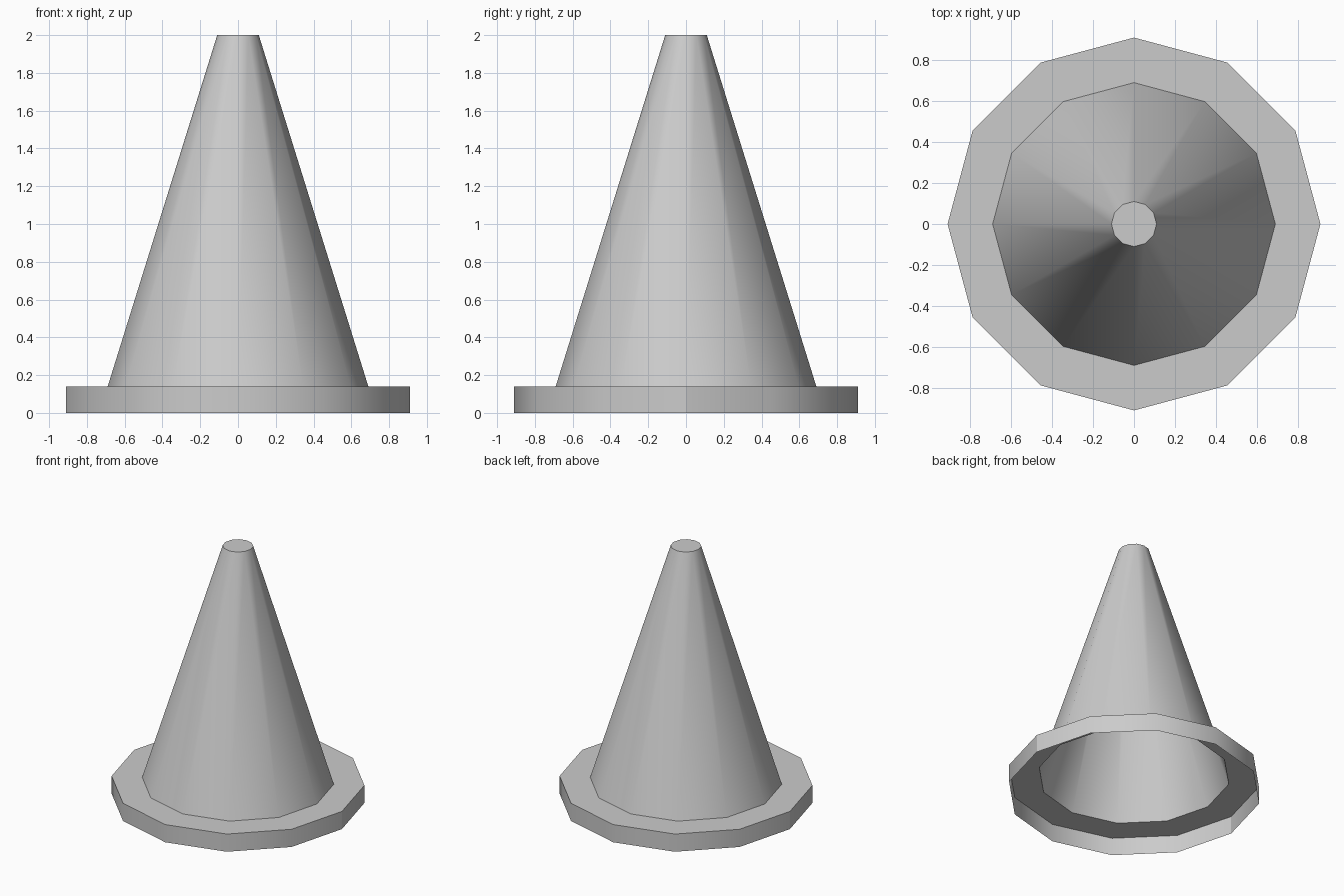
import bpy, bmesh
from math import cos, sin, tau, radians

if "Cube" in bpy.data.objects:
    bpy.data.objects.remove(bpy.data.objects["Cube"])

SIDES = 12


def lathe(name, profile, cap_top=False):
    """Revolve a (radius, z) profile, listed upward along the outer skin."""
    bm = bmesh.new()
    rings = [[bm.verts.new((r * cos(tau * i / SIDES), r * sin(tau * i / SIDES), z))
              for i in range(SIDES)] for r, z in profile]
    for low, high in zip(rings, rings[1:]):
        for i in range(SIDES):
            j = (i + 1) % SIDES
            bm.faces.new((low[i], low[j], high[j], high[i]))
    if cap_top:
        bm.faces.new(rings[-1])
    mesh = bpy.data.meshes.new(name)
    bm.to_mesh(mesh)
    bm.free()
    obj = bpy.data.objects.new(name, mesh)
    bpy.context.collection.objects.link(obj)
    bpy.ops.object.select_all(action='DESELECT')
    obj.select_set(True)
    bpy.context.view_layer.objects.active = obj
    bpy.ops.object.shade_smooth_by_angle(angle=radians(30))
    return obj


# Flange: outer wall and flat top ring, open underneath
lathe("base_flange", [(0.91, 0), (0.91, 0.14), (0.69, 0.14)])

# Hollow tapered body with a closed tip
lathe("cone_body", [(0.69, 0.14), (0.11, 2.0)], cap_top=True)
